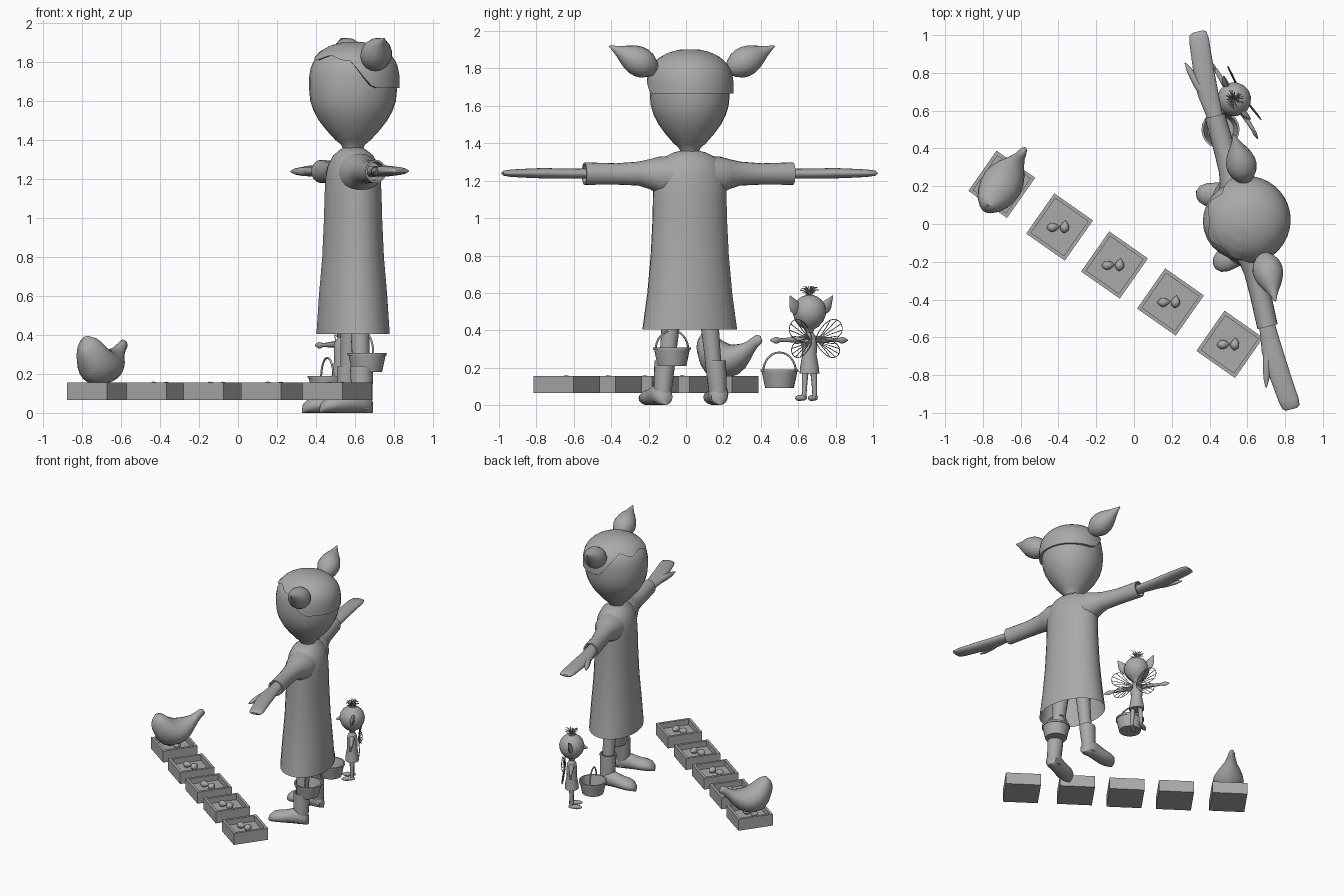
import bpy, bmesh, math, random
from mathutils import Matrix, Vector as V

if "Cube" in bpy.data.objects:
    bpy.data.objects.remove(bpy.data.objects["Cube"])

grey = bpy.data.materials.new("plain_grey")
grey.diffuse_color = (0.4, 0.4, 0.4, 1)
grey.use_nodes = True
grey.node_tree.nodes["Principled BSDF"].inputs["Base Color"].default_value = grey.diffuse_color
pi = math.pi


def frame(x, y, deg, z=0.0):
    return Matrix.Translation((x, y, z)) @ Matrix.Rotation(math.radians(deg), 4, 'Z')


def loft(name, rings, m=Matrix(), n=20, phase=0.0, caps=(True, True), angle=50):
    """Skin rings given as (centre, half-axis A, half-axis B)."""
    bm = bmesh.new()
    rows = []
    for c, a, b in rings:
        c, a, b = V(c), V(a), V(b)
        rows.append([bm.verts.new(c + a * math.cos(phase + 2 * pi * i / n)
                                  + b * math.sin(phase + 2 * pi * i / n)) for i in range(n)])
    for p, q in zip(rows, rows[1:]):
        for i in range(n):
            j = (i + 1) % n
            bm.faces.new((p[i], p[j], q[j], q[i]))
    if caps[0]:
        bm.faces.new(rows[0])
    if caps[1]:
        bm.faces.new(rows[-1])
    return finish(name, bm, m, angle)


def finish(name, bm, m, angle=50):
    bmesh.ops.recalc_face_normals(bm, faces=bm.faces[:])
    me = bpy.data.meshes.new(name)
    bm.to_mesh(me)
    bm.free()
    me.transform(m)
    me.materials.append(grey)
    ob = bpy.data.objects.new(name, me)
    bpy.context.collection.objects.link(ob)
    bpy.ops.object.select_all(action='DESELECT')
    ob.select_set(True)
    bpy.context.view_layer.objects.active = ob
    bpy.ops.object.shade_smooth_by_angle(angle=math.radians(angle))
    return ob


def upright(name, prof, m, **k):
    """prof rows: z, half width x, half width y [, centre x, centre y]"""
    return loft(name, [((*(r[3:5] or (0, 0)), r[0]), (r[1], 0, 0), (0, r[2], 0)) for r in prof], m, **k)


def sideways(name, prof, m, s=1, **k):
    """prof rows: y, half width x, half height z, centre x, centre z"""
    return loft(name, [((r[3], s * r[0], r[4]), (r[1], 0, 0), (0, 0, r[2])) for r in prof], m, **k)


def rod(name, p, q, radii, m, n=12, flat=1.0):
    """Round body along p-q with radii spaced evenly; flat squashes one axis."""
    p, q = V(p), V(q)
    d = (q - p).normalized()
    a = d.cross(V((1, 0, 0)) if abs(d.x) < .8 else V((0, 1, 0))).normalized()
    b = d.cross(a)
    k = len(radii) - 1
    return loft(name, [(p.lerp(q, i / k), a * r, b * r * flat) for i, r in enumerate(radii)], m, n=n)


def wires(name, paths, r, m):
    cu = bpy.data.curves.new(name, 'CURVE')
    cu.dimensions = '3D'
    cu.bevel_depth = r
    cu.bevel_resolution = 1
    cu.use_fill_caps = True
    for pts in paths:
        sp = cu.splines.new('POLY')
        sp.points.add(len(pts) - 1)
        for pt, co in zip(sp.points, pts):
            pt.co = (*(m @ V(co)), 1)
    cu.materials.append(grey)
    bpy.context.collection.objects.link(bpy.data.objects.new(name, cu))


# ---------------------------------------------------------------- girl
G = frame(.59, .02, 14)
upright("dress", [(.405, .183, .258), (.42, .183, .255), (.6, .172, .23), (.8, .155, .212), (1, .146, .202),
                  (1.12, .143, .2), (1.2, .138, .2), (1.27, .125, .185), (1.32, .1, .15),
                  (1.35, .065, .09), (1.36, .05, .05)], G, n=28, caps=(False, True))
upright("neck", [(1.33, .048, .048), (1.42, .06, .06)], G)
head = [(1.35, .05), (1.375, .06), (1.40, .09), (1.45, .135), (1.5, .173), (1.55, .2), (1.6, .216), (1.66, .222),
        (1.72, .222), (1.77, .214), (1.81, .196), (1.85, .155), (1.875, .105), (1.888, .05), (1.892, .01)]
upright("head", [(z, r * 1.02, r * .96) for z, r in head], G, n=28)


def head_radius(z):
    for (z0, r0), (z1, r1) in zip(head, head[1:]):
        if z <= z1:
            return r0 + (r1 - r0) * (z - z0) / (z1 - z0)
    return 0.0


# hair cap: low at the back, rising to a fringe over the forehead
bm = bmesh.new()
N, K = 40, 12
rows = []
for k in range(K + 2):
    row = []
    for i in range(N):
        a = 2 * pi * i / N
        t = min(1, max(0, (.3 - math.cos(a)) / .75))
        low = 1.665 + .155 * t * t * (3 - 2 * t) + (.012 * math.sin(a * 7) if t == 1 else 0)
        u = min(k, K) / K
        z = 1.890 + (low - 1.890) * u ** 1.7
        r = head_radius(z) + (.013 if k <= K else -.01)
        row.append(bm.verts.new((r * 1.02 * math.cos(a), r * math.sin(a), z + .012 * (1 - u))))
    rows.append(row)
for p, q in zip(rows, rows[1:]):
    for i in range(N):
        bm.faces.new((p[i], p[(i + 1) % N], q[(i + 1) % N], q[i]))
bm.faces.new(rows[0])
finish("hair_cap", bm, G)

for s, side in ((1, "right"), (-1, "left")):
    rod(side + "_pigtail", (.05, s * .19, 1.785), (.05, s * .455, 1.92),
        [.02, .05, .072, .08, .079, .07, .054, .034, .018, .004], G, n=16)
    # sleeve with an open cuff
    sideways(side + "_sleeve", [(.08, .11, .11, 0, 1.225), (.17, .1, .1, 0, 1.228), (.22, .08, .08, -.005, 1.235),
                                (.28, .065, .064, -.01, 1.238), (.4, .056, .057, -.018, 1.236),
                                (.575, .055, .06, -.023, 1.238), (.575, .045, .05, -.023, 1.238),
                                (.5, .04, .045, -.023, 1.238)], G, s)
    # forearm and mitten-like hand
    sideways(side + "_hand", [(.48, .036, .03, -.022, 1.238), (.6, .045, .026, -.025, 1.238),
                              (.7, .055, .027, -.03, 1.238), (.8, .056, .028, -.025, 1.24),
                              (.9, .054, .024, -.016, 1.24), (.98, .053, .02, -.008, 1.24),
                              (1.02, .046, .014, -.005, 1.24), (1.03, .03, .006, -.005, 1.24)], G, s)
    rod(side + "_thumb", (-.045, s * .67, 1.238), (-.108, s * .885, 1.238),
        [.015, .023, .024, .021, .016, .004], G, n=10)
    # legs, boot shafts and feet
    y = s * .14
    rod(side + "_leg", (.01, s * .09, .6), (.01, s * .135, .15), [.06, .05, .045, .042], G, n=16)
    upright(side + "_boot_shaft", [(.02, .05, .045, .01, y + s * .015), (.1, .055, .05, .01, y + s * .01),
                                   (.225, .06, .056, .01, y), (.24, .06, .056, .01, y),
                                   (.24, .05, .046, .01, y), (.2, .045, .042, .01, y)], G, n=16)
    foot = [(.065, .015, .03), (.05, .045, .045), (.0, .055, .06), (-.05, .054, .055), (-.1, .06, .046),
            (-.15, .064, .042), (-.19, .054, .036), (-.215, .03, .024), (-.222, .008, .01)]
    loft(side + "_foot", [((x, y + s * (.018 - .12 * x), h), (0, w, 0), (0, 0, h)) for x, w, h in foot], G, n=16)

# ---------------------------------------------------------------- fairy
F = frame(.53, .66, 32)
upright("fairy_head", [(.385, .018, .018), (.405, .025, .025), (.42, .05, .05), (.45, .076, .076), (.48, .088, .088),
                       (.51, .09, .09), (.54, .082, .082), (.565, .064, .064), (.583, .038, .038),
                       (.59, .01, .01)], F, n=16)
upright("fairy_dress", [(.17, .05, .055), (.2, .048, .052), (.27, .036, .04), (.32, .038, .044), (.36, .034, .043),
                        (.38, .022, .028), (.395, .015, .015)], F, n=14)
for s, side in ((1, "right"), (-1, "left")):
    rod("fairy_%s_arm" % side, (0, s * .03, .352), (0, s * .19, .347), [.02, .016, .012, .01], F, n=8)
    rod("fairy_%s_hand" % side, (0, s * .18, .347), (-.005, s * .245, .347), [.009, .016, .018, .012, .003], F, 8, .6)
    rod("fairy_%s_leg" % side, (0, s * .026, .2), (0, s * .034, .045), [.02, .017, .014, .013], F, n=8)
    rod("fairy_%s_foot" % side, (.02, s * .034, .04), (-.075, s * .042, .037), [.008, .015, .015, .017, .014, .004],
        F, n=10)
    rod("fairy_%s_ear" % side, (0, s * .078, .495), (.02, s * .135, .585), [.022, .034, .03, .016, .003], F, 10, .45)
    # wire wings: lobes with veins
    paths = []
    for tilt, length, wide in ((32, .17, .05), (-28, .15, .04)):
        t = math.radians(tilt)

        def spot(l, w):
            return (.045 + .02 * l / .17, s * (.015 + l * math.cos(t) - w * math.sin(t)),
                    .345 + l * math.sin(t) + w * math.cos(t))
        loop = [(length * (1 - math.cos(a)) / 2, wide * math.sin(a) * (1 - .35 * math.cos(a)))
                for a in (2 * pi * i / 24 for i in range(25))]
        paths.append([spot(*p) for p in loop])
        for i in (8, 10, 12, 14, 16):
            l, w = loop[i]
            paths.append([spot(l * f, w * f ** 1.3) for f in (0, .35, .7, 1)])
    wires("fairy_%s_wing" % side, paths, .0022, F)
# nose and tuft of hair
rod("fairy_nose", (-.08, 0, .495), (-.115, 0, .485), [.016, .014, .01, .003], F, n=8)
random.seed(3)
tuft = []
for i in range(60):
    a, r, h = random.uniform(0, 2 * pi), random.uniform(.012, .055), random.uniform(.6, .637)
    tuft.append([(r * f * math.cos(a), r * f * math.sin(a), .583 + (h - .583) * math.sin(f * pi * .55))
                 for f in (0, .35, .7, 1)])
wires("fairy_hair", tuft, .0018, F)
upright("fairy_hair_band", [(.578, .022, .022), (.592, .022, .022)], F, n=12)

# ---------------------------------------------------------------- buckets
for i, (x, y, z) in enumerate(((.662, -.075, .21), (.458, .50, .092))):
    B = frame(x, y, 20, z)
    upright("bucket_%d" % (i + 1), [(0, .077, .077), (.085, .095, .095), (.085, .1, .1), (.098, .101, .101),
                                    (.098, .09, .09), (.012, .07, .07)], B, n=20, angle=30)
    arc = [(0, .093 * math.cos(a), .085 + .105 * math.sin(a)) for a in (pi * k / 16 for k in range(17))]
    wires("bucket_handle_%d" % (i + 1), [arc], .0055, B)

# ---------------------------------------------------------------- nest boxes and eggs
q = math.sqrt(2)
for i, (x, y) in enumerate(((-.70, .21), (-.394, -.016), (-.103, -.217), (.193, -.413), (.507, -.637))):
    B = frame(x, y, -35)
    upright("nest_box_%d" % (i + 1), [(.065, .125 * q, .13 * q), (.155, .125 * q, .13 * q), (.155, .106 * q, .111 * q),
                                      (.112, .106 * q, .111 * q)], B, n=4, phase=pi / 4, angle=20)
    E = frame(x, y, 0)
    egg = [.002, .014, .021, .024, .0235, .021, .016, .009, .001]
    rod("egg_a_%d" % (i + 1), (-.068, -.004, .136), (.0, .002, .136), egg, E)
    rod("egg_b_%d" % (i + 1), (.022, -.032, .136), (.032, .034, .136), egg, E)

# ---------------------------------------------------------------- hen: s along body, centre z, half height, half width
C = frame(-.70, .21, 57)
hen = [(-.172, .31, .012, .01), (-.16, .31, .05, .035), (-.13, .295, .10, .068), (-.09, .27, .118, .092),
       (-.04, .248, .102, .107), (.01, .237, .09, .11), (.06, .242, .082, .098), (.1, .258, .07, .078),
       (.14, .285, .054, .05), (.175, .32, .042, .03), (.2, .342, .034, .024), (.22, .347, .024, .016),
       (.232, .342, .008, .006)]
loft("hen", [((s, 0, z), (0, w, 0), (0, 0, h)) for s, z, h, w in hen], C, n=20)
